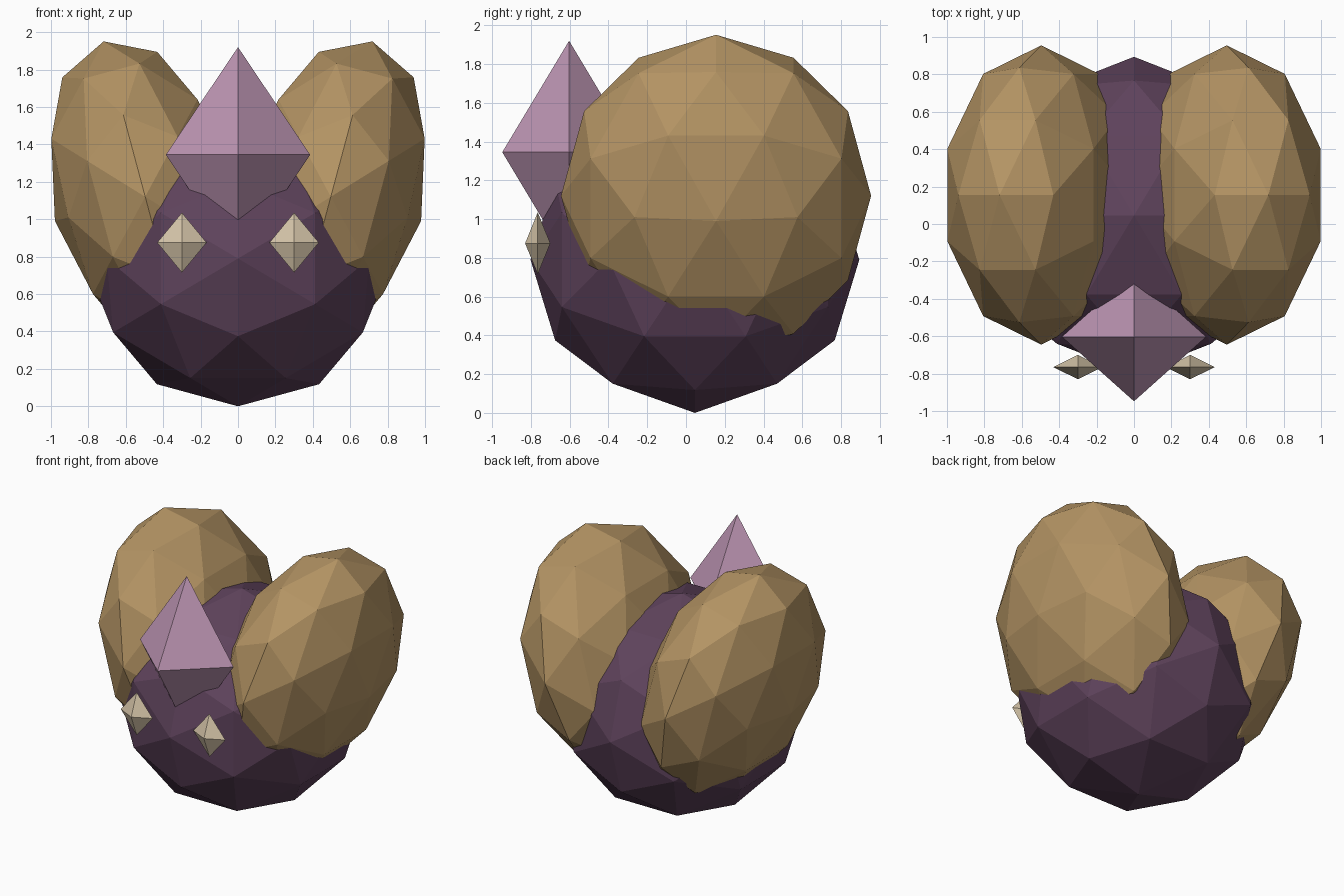
import bpy
import bmesh
from math import atan, radians
from mathutils import Matrix, Vector

cube = bpy.data.objects.get("Cube")
if cube:
    bpy.data.objects.remove(cube, do_unlink=True)


def make_material(name, rgb):
    mat = bpy.data.materials.new(name)
    mat.use_nodes = True
    color = (*rgb, 1.0)
    mat.diffuse_color = color
    mat.node_tree.nodes["Principled BSDF"].inputs["Base Color"].default_value = color
    return mat


purple = make_material("dark purple", (0.114, 0.056, 0.107))
tan = make_material("tan", (0.456, 0.296, 0.127))
pink = make_material("dusty pink", (0.515, 0.305, 0.456))
cream = make_material("cream", (0.66, 0.55, 0.39))


def add_object(name, bm, mat, center, scale, tilt=0.0):
    """Scale the unit shape, lean it sideways and place it."""
    bm.transform(Matrix.Rotation(radians(tilt), 4, "Y") @ Matrix.Diagonal((*scale, 1)))
    bmesh.ops.recalc_face_normals(bm, faces=bm.faces)
    mesh = bpy.data.meshes.new(name)
    bm.to_mesh(mesh)
    bm.free()
    mesh.materials.append(mat)
    obj = bpy.data.objects.new(name, mesh)
    obj.location = center
    bpy.context.collection.objects.link(obj)
    return obj


def faceted_ball():
    """Low-poly ball turned so an edge of the base icosahedron lies underneath."""
    bm = bmesh.new()
    bmesh.ops.create_icosphere(bm, subdivisions=2, radius=1)
    golden = (1 + 5 ** 0.5) / 2
    bm.transform(Matrix.Rotation(-atan(1 / golden), 4, "Y"))
    for v in bm.verts:
        v.co.normalize()
    return bm


def octahedron():
    bm = bmesh.new()
    for axis in range(3):
        for sign in (-1, 1):
            co = Vector((0, 0, 0))
            co[axis] = sign
            bm.verts.new(co)
    bmesh.ops.convex_hull(bm, input=bm.verts)
    return bm


# Round body
add_object("body", faceted_ball(), purple, (0, 0.046, 0.79), (0.825, 0.848, 0.79))

# Pointed crest on the forehead
add_object("crest", octahedron(), pink, (0, -0.603, 1.345), (0.386, 0.345, 0.575))

# Wing shells leaning outward, and eyes
for side, sign in (("left", 1), ("right", -1)):
    add_object(side + "_wing_shell", faceted_ball(), tan,
               (sign * 0.496, 0.155, 1.12), (0.5, 0.8, 0.86), sign * 15)
    add_object(side + "_eye", octahedron(), cream,
               (sign * 0.3, -0.765, 0.875), (0.132, 0.065, 0.16))
